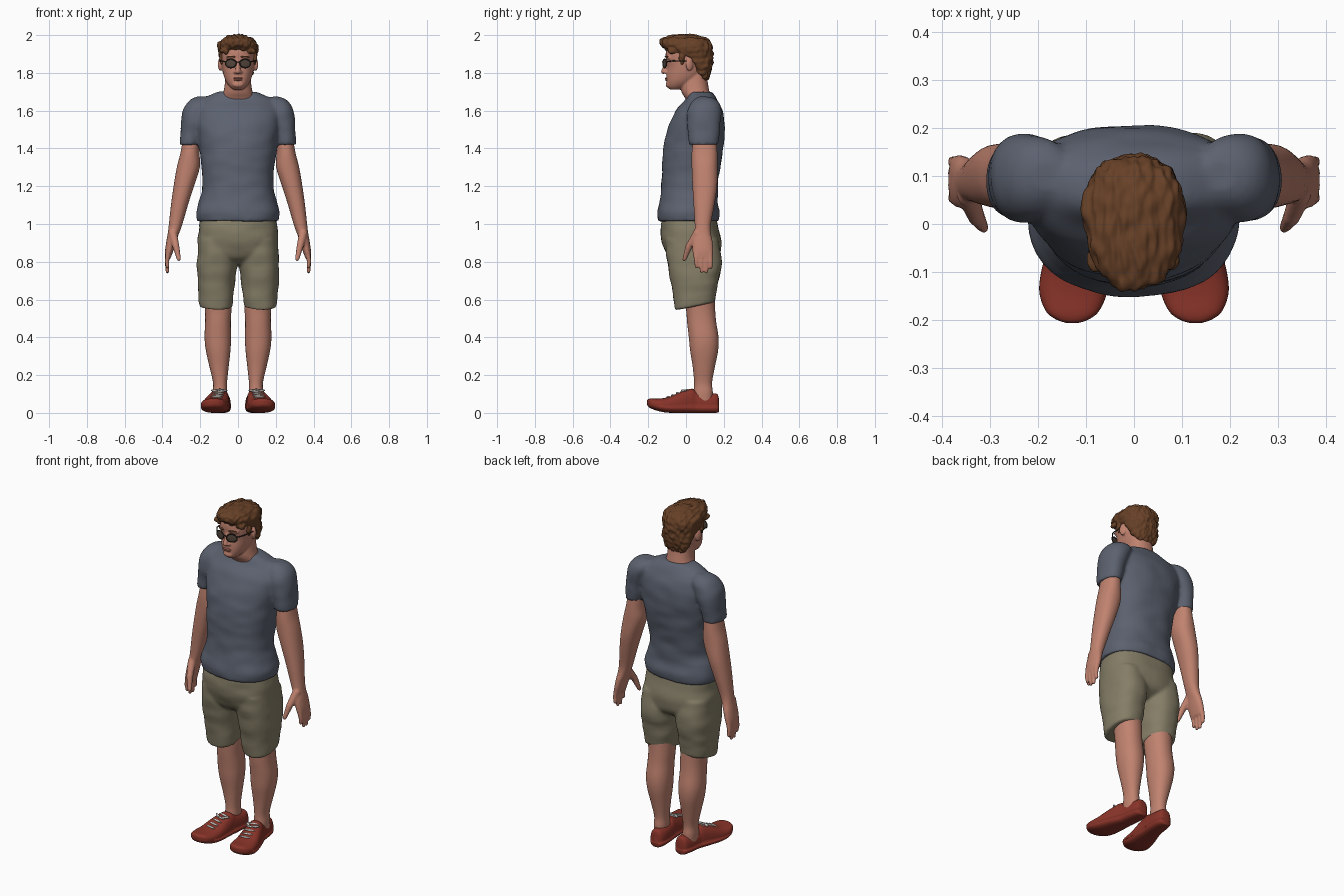
import bpy, bmesh, math
from mathutils import Vector, Matrix, noise


def material(name, r, g, b):
    m = bpy.data.materials.new(name)
    m.diffuse_color = (r, g, b, 1)
    return m


SKIN = material("skin", .53, .225, .16)
LIPS = material("lips", .38, .14, .10)
SHIRT = material("slate_cloth", .105, .12, .158)
SHORTS = material("khaki_cloth", .235, .208, .135)
HAIR = material("brown_hair", .135, .052, .02)
RED = material("red_canvas", .25, .034, .022)
WHITE = material("white_rubber", .60, .57, .53)
GREY = material("grey_tongue", .36, .34, .32)
FRAME = material("dark_frame", .03, .025, .022)
LENS = material("tinted_lens", .09, .06, .045)


def spline(a, b, c, d, t):
    return .5 * (2*b + (c - a)*t + (2*a - 5*b + 4*c - d)*t*t + (3*b - a - 3*c + d)*t**3)


def loft(bm, rows, side=1, p=2.2, n=40, steps=4, lying=False):
    """Rows: (height, centre x, half width, front y, widest y, back y)."""
    fine = []
    for i in range(len(rows) - 1):
        q = [rows[max(0, min(len(rows) - 1, i + k))] for k in (-1, 0, 1, 2)]
        fine += [[spline(*v, j / steps) for v in zip(*q)] for j in range(steps)]
    fine.append(rows[-1])
    rings = []
    for z, cx, w, yf, yc, yb in fine:
        ring = []
        for k in range(n):
            a = math.tau * k / n
            c, s = math.cos(a), math.sin(a)
            x = cx + max(w, .002) * math.copysign(abs(c) ** (2/p), c)
            y = yc + (yb - yc if s > 0 else yc - yf) * math.copysign(abs(s) ** (2/p), s)
            ring.append(bm.verts.new((side*x, z, y) if lying else (side*x, y, z)))
        rings.append(ring)
    for r0, r1 in zip(rings, rings[1:]):
        for k in range(n):
            bm.faces.new((r0[k], r0[(k+1) % n], r1[(k+1) % n], r1[k]))
    bm.faces.new(rings[0])
    bm.faces.new(rings[-1])


def ball(bm, loc, scale, rot=0, axis='Z', seg=20):
    mat = Matrix.Translation(loc) @ Matrix.Rotation(rot, 4, axis) @ Matrix.Diagonal((*scale, 1))
    bmesh.ops.create_uvsphere(bm, u_segments=seg, v_segments=seg // 2 + 2, radius=1, matrix=mat)


def chain(bm, pts, radii):
    """Rounded tube made from overlapping balls, fused later by remeshing."""
    for a, b, ra, rb in zip(pts, pts[1:], radii, radii[1:]):
        a, b = Vector(a), Vector(b)
        n = max(1, int((b - a).length / (min(ra, rb) * .5)))
        for i in range(n + 1):
            r = ra + (rb - ra) * i / n
            ball(bm, a.lerp(b, i / n), (r, r, r), seg=10)


def finish(name, bm, mats, voxel=0, smooth=0, warp=None, cuts=(), rule=None):
    bmesh.ops.recalc_face_normals(bm, faces=bm.faces)
    me = bpy.data.meshes.new(name)
    bm.to_mesh(me)
    bm.free()
    ob = bpy.data.objects.new(name, me)
    bpy.context.collection.objects.link(ob)
    if voxel:
        r = ob.modifiers.new("fuse", 'REMESH')
        r.mode, r.voxel_size = 'VOXEL', voxel
        if smooth:
            s = ob.modifiers.new("soften", 'SMOOTH')
            s.factor, s.iterations = .5, smooth
        dep = bpy.context.evaluated_depsgraph_get()
        me = bpy.data.meshes.new_from_object(ob.evaluated_get(dep))
        ob.modifiers.clear()
        ob.data = me
        me.name = name
    b = bmesh.new()
    b.from_mesh(me)
    b.normal_update()
    for co, no in cuts:
        bmesh.ops.bisect_plane(b, geom=b.verts[:] + b.edges[:] + b.faces[:], plane_co=co, plane_no=no)
    b.normal_update()
    for f in b.faces:
        f.smooth = True
        f.material_index = rule(f.calc_center_median(), f.normal) if rule else 0
    if warp:
        moved = [warp(v.co.copy(), v.normal.copy()) for v in b.verts]
        for v, co in zip(b.verts, moved):
            v.co = co
    b.to_mesh(me)
    b.free()
    me.materials.clear()
    for m in mats:
        me.materials.append(m)
    return ob


def folds(co, no):
    return co + no * noise.noise(Vector((co.x*9, co.y*9, co.z*16))) * .005


# Shirt: torso and sleeves fused, V-neck cut and coloured as skin
bm = bmesh.new()
loft(bm, [(1.015, 0, .216, -.148, .03, .175), (1.06, 0, .222, -.152, .03, .18),
          (1.12, 0, .206, -.14, .03, .168), (1.2, 0, .188, -.13, .03, .168),
          (1.34, 0, .198, -.125, .05, .188), (1.45, 0, .215, -.112, .07, .202),
          (1.53, 0, .228, -.088, .08, .204), (1.6, 0, .232, -.052, .09, .192),
          (1.65, 0, .2, -.012, .09, .168), (1.68, 0, .15, .008, .08, .15),
          (1.7, 0, .095, .02, .07, .135)], p=2.3)
for s in (1, -1):
    loft(bm, [(1.42, .254, .053, .018, .09, .17), (1.5, .243, .061, .008, .09, .182),
              (1.58, .225, .073, .004, .095, .188), (1.63, .205, .074, .02, .1, .182),
              (1.66, .19, .058, .045, .1, .16), (1.675, .18, .03, .07, .1, .13)], s)
finish("shirt", bm, [SHIRT, SKIN], .009, 5, folds,
       [((0, 0, 1.6), (-.82, 0, 1)), ((0, 0, 1.6), (.82, 0, 1))],
       lambda c, n: int(c.z > 1.6 + .82*abs(c.x) and c.y < .07))

# Shorts: pelvis and two legs fused, hems tilted down at the front
bm = bmesh.new()
loft(bm, [(1.05, 0, .2, -.125, .03, .16), (.96, 0, .21, -.134, .03, .176),
          (.88, 0, .212, -.12, .04, .187), (.82, 0, .18, -.09, .04, .17),
          (.785, 0, .1, -.04, .04, .12)], p=2.5)
for s in (1, -1):
    loft(bm, [(.92, .11, .1, -.11, .04, .17), (.8, .112, .106, -.1, .04, .188),
              (.7, .116, .1, -.08, .045, .174), (.6, .117, .09, -.062, .045, .158),
              (.565, .116, .086, -.058, .045, .152)], s, p=2.4)


def hem(co, no):
    co = folds(co, no)
    co.z += (co.y - .04) * .2 * max(0, min(1, (.75 - co.z) / .15))
    return co


finish("shorts", bm, [SHORTS], .009, 4, hem)

# Arms with palms, fingers and thumbs
bm = bmesh.new()
for s in (1, -1):
    loft(bm, [(1.48, .245, .042, .04, .1, .16), (1.38, .254, .05, .03, .1, .166),
              (1.3, .263, .061, .03, .1, .167), (1.2, .287, .054, .034, .1, .165),
              (1.1, .31, .045, .04, .095, .15), (1.0, .33, .036, .046, .09, .132),
              (.95, .342, .03, .044, .09, .132), (.91, .353, .026, .034, .09, .14),
              (.86, .364, .022, .034, .09, .144), (.82, .371, .015, .04, .09, .14)], s)
    for y, tip in ((.052, .775), (.078, .75), (.104, .748), (.128, .772)):
        chain(bm, [(s*.368, y, .85), (s*.376, y + .002, .805), (s*.374, y + .004, tip)],
              [.015, .0125, .0105])
    chain(bm, [(s*.345, .06, .95), (s*.328, .015, .88), (s*.313, -.008, .815)], [.024, .019, .012])
finish("arms", bm, [SKIN], .006, 3)

# Legs
bm = bmesh.new()
for s in (1, -1):
    loft(bm, [(.66, .11, .075, -.02, .07, .15), (.55, .105, .07, 0, .07, .154),
              (.48, .106, .068, .006, .08, .16), (.4, .107, .07, .015, .09, .172),
              (.33, .105, .065, .022, .09, .17), (.24, .1, .05, .036, .09, .152),
              (.16, .095, .037, .043, .09, .138), (.11, .095, .038, .04, .09, .142),
              (.06, .095, .036, .03, .09, .14)], s)
finish("legs", bm, [SKIN])

# Head, neck, ears, nose and brow fused
bm = bmesh.new()
loft(bm, [(1.712, 0, .025, -.085, -.06, -.02), (1.728, 0, .045, -.1, -.04, .01),
          (1.755, 0, .064, -.104, -.02, .05), (1.79, 0, .077, -.104, 0, .09),
          (1.83, 0, .085, -.1, .01, .115), (1.87, 0, .089, -.106, .01, .122),
          (1.91, 0, .09, -.107, .01, .122), (1.945, 0, .083, -.096, .01, .116),
          (1.97, 0, .06, -.07, .01, .09), (1.982, 0, .02, -.02, .01, .04)], p=2.2)
loft(bm, [(1.6, 0, .11, .02, .07, .12), (1.66, 0, .093, -.002, .07, .13),
          (1.7, 0, .077, -.024, .05, .124), (1.75, 0, .069, -.03, .05, .115),
          (1.81, 0, .066, -.02, .05, .108)])
chain(bm, [(0, -.1, 1.862), (0, -.108, 1.835), (0, -.119, 1.808)], [.011, .013, .014])
ball(bm, (0, -.094, 1.738), (.03, .014, .016))
for s in (1, -1):
    ball(bm, (s*.013, -.107, 1.804), (.01, .013, .009))
    ball(bm, (s*.037, -.094, 1.88), (.03, .012, .009), s*.3)
    ball(bm, (s*.094, .018, 1.845), (.011, .021, .035), s*.35)
finish("head", bm, [SKIN], .005, 3)

# Lips
bm = bmesh.new()
ball(bm, (0, -.103, 1.771), (.027, .009, .005))
ball(bm, (0, -.103, 1.763), (.022, .009, .005))
finish("lips", bm, [LIPS])

# Eyebrows
bm = bmesh.new()
for s in (1, -1):
    ball(bm, (s*.037, -.103, 1.885), (.025, .006, .005), s*.35)
finish("eyebrows", bm, [HAIR])

# Hair: cap stepping back from forehead to nape, with sideburns and rough locks
bm = bmesh.new()
loft(bm, [(1.762, 0, .055, .08, .1, .115), (1.8, 0, .08, .055, .08, .13),
          (1.85, 0, .094, .035, .06, .14), (1.885, 0, .1, -.02, .03, .143),
          (1.905, 0, .104, -.075, .02, .143), (1.925, 0, .107, -.112, .02, .142),
          (1.95, 0, .105, -.137, .02, .136), (1.975, 0, .088, -.138, .01, .118),
          (1.992, 0, .06, -.11, 0, .085), (2.002, 0, .025, -.05, 0, .04)], p=2.2)
for s in (1, -1):
    ball(bm, (s*.087, -.022, 1.885), (.011, .018, .042))
    ball(bm, (s*.07, -.07, 1.918), (.026, .03, .018), s*.6)
finish("hair", bm, [HAIR], .005, 2, lambda co, no: co + no * (
    noise.noise(Vector((co.x*75, co.y*28, co.z*45))) * .008
    + noise.noise(Vector((co.x*30, co.y*14, co.z*20))) * .004))

# Sunglasses: rims, bridge and temples, then tinted lenses
bm = bmesh.new()
glass = bmesh.new()
for s in (1, -1):
    rim = []
    for k in range(17):
        a = math.tau * k / 16
        u = .03 * math.cos(a)
        rim.append((s*(.038 + .95*u), -.113 + .32*u, 1.85 + .023*math.sin(a)))
    chain(bm, rim, [.0036] * 17)
    chain(bm, [(s*.066, -.104, 1.858), (s*.09, -.07, 1.864), (s*.099, .015, 1.862)], [.0036] * 3)
    ball(glass, (s*.038, -.113, 1.85), (.03, .003, .023), s*.325)
chain(bm, [(-.011, -.123, 1.858), (.011, -.123, 1.858)], [.0036] * 2)
finish("sunglasses_frame", bm, [FRAME], .0022)
finish("sunglasses_lenses", glass, [LENS])


def toe_spring(co, no):
    co.z += max(0, (-.07 - co.y) / .13) ** 2 * .028
    return co


def shoe_paint(c, n):
    if c.z < .03 or c.y < -.115:
        return 1
    mid = .098 - .16 * c.y
    return 2 if abs(abs(c.x) - mid) < .027 and n.z > .35 and c.y < .05 else 0


# Shoes: lofted from heel to toe, white sole and toe cap, grey tongue
bm = bmesh.new()
for s in (1, -1):
    loft(bm, [(.174, .082, .02, .004, .03, .075), (.165, .082, .036, .001, .03, .1),
              (.13, .083, .045, 0, .03, .104), (.06, .09, .049, 0, .03, .115),
              (.03, .097, .053, 0, .03, .128), (-.03, .109, .064, 0, .03, .11),
              (-.09, .12, .071, 0, .03, .084), (-.14, .126, .071, 0, .03, .068),
              (-.18, .128, .056, .001, .03, .056), (-.198, .128, .035, .004, .028, .046),
              (-.206, .128, .012, .012, .026, .036)], s, p=2.7, n=48, steps=6, lying=True)
finish("shoes", bm, [RED, WHITE, GREY], 0, 0, toe_spring,
       [((0, 0, .03), (0, 0, 1)), ((0, -.115, 0), (0, 1, 0))], shoe_paint)

# Laces
bm = bmesh.new()
for s in (1, -1):
    for y, z in ((-.095, .084), (-.07, .093), (-.045, .104), (-.02, .114), (.005, .121)):
        ball(bm, (s*(.098 - .16*y), y, z), (.034, .006, .006), s*.2, seg=12)
    for t in (-1, 1):
        ball(bm, (s*.1 + t*.025, -.012, .119), (.024, .007, .006), t*.6, seg=12)
finish("laces", bm, [WHITE])
